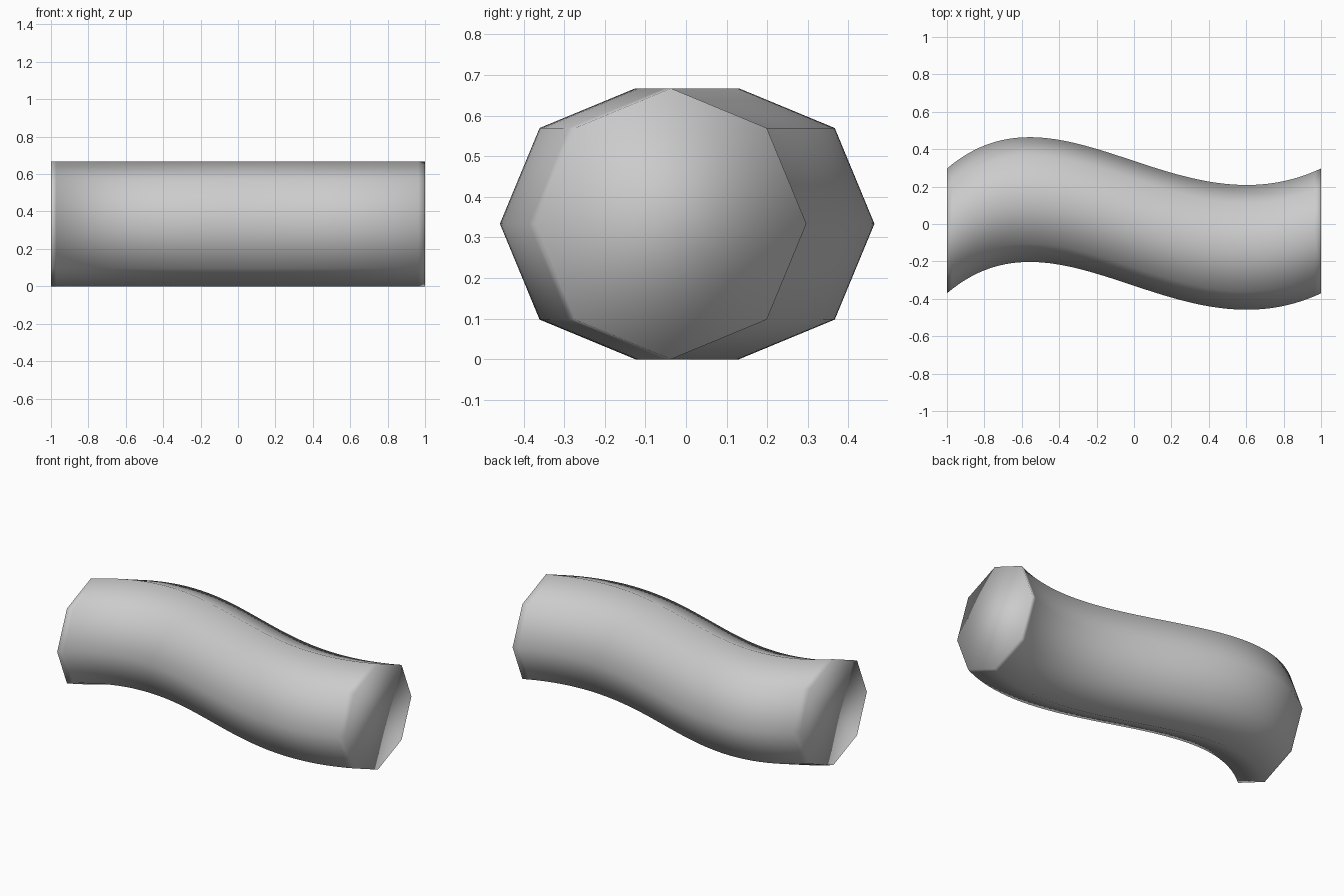
import bpy, bmesh
from math import cos, sin, pi
from mathutils import Vector

if "Cube" in bpy.data.objects:
    bpy.data.objects.remove(bpy.data.objects["Cube"])

R = 0.3335       # octagon radius
STEPS = 64       # slices along the path

# S-shaped centre line (one cubic Bezier segment in plan)
P = [Vector(p) for p in ((-1, -0.037), (-0.395, 0.478), (0.238, -0.392), (1, -0.037))]


def path(t):
    s = 1 - t
    return P[0] * s**3 + P[1] * 3 * s * s * t + P[2] * 3 * s * t * t + P[3] * t**3


# Upright octagons, all parallel to the yz plane, joined along the path
bm = bmesh.new()
rings = []
for i in range(STEPS + 1):
    c = path(i / STEPS)
    rings.append([bm.verts.new((c.x, c.y + R * cos(k * pi / 4), R + R * sin(k * pi / 4)))
                  for k in range(8)])
for a, b in zip(rings, rings[1:]):
    for k in range(8):
        n = (k + 1) % 8
        bm.faces.new((a[k], a[n], b[n], b[k]))

# End caps
bm.faces.new(rings[0])
bm.faces.new(rings[-1])
bmesh.ops.recalc_face_normals(bm, faces=bm.faces)
for f in bm.faces:
    f.smooth = True

mesh = bpy.data.meshes.new("curved_bar")
bm.to_mesh(mesh)
bm.free()
bar = bpy.data.objects.new("curved_bar", mesh)
bpy.context.collection.objects.link(bar)
